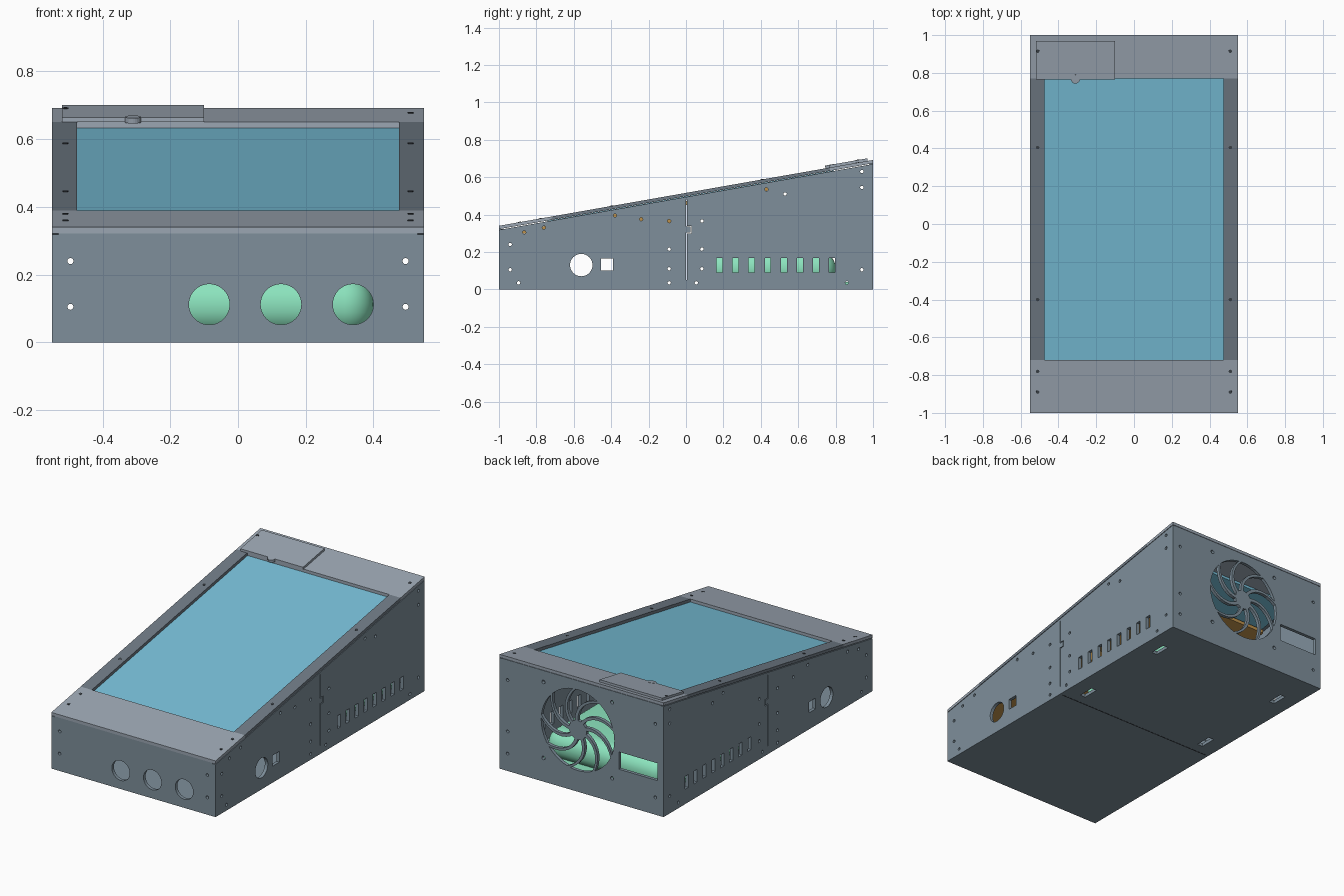
import bpy, bmesh, math
from mathutils import Matrix, Vector

if "Cube" in bpy.data.objects:
    bpy.data.objects.remove(bpy.data.objects["Cube"])


def material(name, r, g, b):
    lin = [(v / 255 / 12.92) if v < 10 else ((v / 255 + 0.055) / 1.055) ** 2.4 for v in (r, g, b)]
    m = bpy.data.materials.new(name)
    m.use_nodes = True
    m.diffuse_color = (*lin, 1)
    m.node_tree.nodes["Principled BSDF"].inputs["Base Color"].default_value = (*lin, 1)
    return m


WALL = material("slate grey", 126, 143, 155)
PLATE = material("light grey", 155, 166, 178)
RAIL = material("rail grey", 112, 123, 134)
GLASS = material("screen blue", 120, 192, 217)
GREEN = material("mint green", 140, 228, 190)
BROWN = material("amber brown", 190, 145, 75)
DARK = material("dark grey", 60, 66, 72)


def make(name, bm, mat):
    bmesh.ops.recalc_face_normals(bm, faces=bm.faces)
    me = bpy.data.meshes.new(name)
    bm.to_mesh(me)
    bm.free()
    ob = bpy.data.objects.new(name, me)
    bpy.context.collection.objects.link(ob)
    if mat:
        me.materials.append(mat)
    return ob


def add_box(bm, x, y, z):
    """Add a box given by three (low, high) spans."""
    c = [(a + b) / 2 for a, b in (x, y, z)]
    s = [b - a for a, b in (x, y, z)]
    bmesh.ops.create_cube(bm, size=1, matrix=Matrix.Translation(c) @ Matrix.Diagonal((*s, 1)))


def add_rod(bm, centre, axis, r, length, sides=12):
    rot = Vector((0, 0, 1)).rotation_difference(Vector(axis)).to_matrix().to_4x4()
    bmesh.ops.create_cone(bm, cap_ends=True, segments=sides, radius1=r, radius2=r,
                          depth=length, matrix=Matrix.Translation(centre) @ rot)


def add_prism(bm, points, offset):
    """Extrude a flat outline by an offset vector."""
    f = bm.faces.new([bm.verts.new(p) for p in points])
    out = bmesh.ops.extrude_face_region(bm, geom=[f])
    bmesh.ops.translate(bm, vec=offset, verts=[v for v in out["geom"] if isinstance(v, bmesh.types.BMVert)])


def box(name, x, y, z, mat):
    bm = bmesh.new()
    add_box(bm, x, y, z)
    return make(name, bm, mat)


def top_z(y):
    return 0.516 + 0.176 * y


def sloped(name, x, y, d, mat):
    """Slab following the sloping top, with depths measured from its surface."""
    bm = bmesh.new()
    add_prism(bm, [(x[0], yy, top_z(yy) + dd) for yy, dd in
                   ((y[0], d[0]), (y[1], d[0]), (y[1], d[1]), (y[0], d[1]))], (x[1] - x[0], 0, 0))
    return make(name, bm, mat)


def cut(obs, bm):
    cutter = make("cutter", bm, None)
    cutter.hide_render = True
    for ob in obs:
        mod = ob.modifiers.new("holes", "BOOLEAN")
        mod.operation, mod.solver, mod.object = "DIFFERENCE", "EXACT", cutter
        bpy.context.view_layer.objects.active = ob
        bpy.ops.object.modifier_apply(modifier=mod.name)
    bpy.data.objects.remove(cutter)


W, T = 0.55, 0.02

# Side walls
sides = []
for name, x in (("right_wall", -W), ("left_wall", W - T)):
    bm = bmesh.new()
    add_prism(bm, [(x, -1, 0), (x, 1, 0), (x, 1, top_z(1) - 0.022), (x, -1, top_z(-1) - 0.022)], (T, 0, 0))
    sides.append(make(name, bm, WALL))

# Side openings: port, socket, vents, screw holes and the panel seam
bm = bmesh.new()
add_rod(bm, (0, -0.56, 0.13), (1, 0, 0), 0.06, 1.3, 32)
add_box(bm, (-0.65, 0.65), (-0.455, -0.39), (0.1, 0.165))
for i in range(8):
    y = 0.18 + i * 0.0857
    add_box(bm, (-0.65, 0.65), (y - 0.016, y + 0.016), (0.09, 0.168))
for y, zs in ((-0.94, (0.24, 0.105)), (-0.865, (0.305,)), (-0.76, (0.33,)), (-0.895, (0.035,)),
              (-0.09, (0.035, 0.11, 0.215, 0.365)), (-0.24, (0.375,)), (-0.38, (0.395,)),
              (0.085, (0.11, 0.215, 0.365)), (0.055, (0.035,)), (0.43, (0.535,)), (0.53, (0.51,)),
              (0.94, (0.105, 0.545, 0.63)), (0.86, (0.035,))):
    for z in zs:
        add_rod(bm, (0, y, z), (1, 0, 0), 0.009, 1.3)
g = 0.005
add_prism(bm, [(-0.65, y, z) for y, z in (
    (0, 0.05), (g, 0.05), (g, 0.3), (0.03, 0.3), (0.03, 0.34), (g, 0.34), (g, 0.48),
    (0, 0.48), (0, 0.335), (0.025, 0.335), (0.025, 0.305), (0, 0.305))], (1.3, 0, 0))
cut(sides, bm)

# Front and back walls
front = box("front_wall", (-W + T, W - T), (-1, -1 + T), (0, 0.322), WALL)
back = box("back_wall", (-W + T, W - T), (1 - T, 1), (0, 0.672), WALL)
bm = bmesh.new()
for x in (-0.495, 0.495):
    for z in (0.105, 0.24):
        add_rod(bm, (x, 0, z), (0, 1, 0), 0.009, 2.2)
    add_rod(bm, (x, 1, 0.55), (0, 1, 0), 0.009, 0.2)
for x in (-0.085, 0.127, 0.34):
    add_rod(bm, (x, -1, 0.112), (0, 1, 0), 0.06, 0.2, 40)
FX, FZ, FR = 0.025, 0.373, 0.245
add_rod(bm, (FX, 1, FZ), (0, 1, 0), FR, 0.2, 48)
for sx in (-1, 1):
    for sz in (-1, 1):
        add_rod(bm, (FX + sx * 0.23, 1, FZ + sz * 0.23), (0, 1, 0), 0.011, 0.2)
add_box(bm, (-0.51, -0.25), (0.9, 1.1), (0.21, 0.315))
cut([front, back], bm)

# Swirled fan grille
bm = bmesh.new()
add_rod(bm, (FX, 1 - T / 2, FZ), (0, 1, 0), 0.058, T, 32)
for k in range(9):
    edges = ([], [])
    for j in range(9):
        r = 0.05 + (FR - 0.045) * j / 8
        a = k * math.tau / 9 + 0.8 * (j / 8) ** 1.3
        for side, row in zip((-1, 1), edges):
            b = a + side * 0.01 / r
            row.append((FX + r * math.cos(b), 1 - T, FZ + r * math.sin(b)))
    add_prism(bm, edges[0] + edges[1][::-1], (0, T, 0))
make("fan_grille", bm, WALL)

# Floor with slots and a seam
floor = box("floor", (-W + T, W - T), (-1 + T, 1 - T), (0, T), WALL)
bm = bmesh.new()
for x in (-0.436, 0.436):
    for y in (0.115, 0.75):
        add_box(bm, (x - 0.018, x + 0.018), (y - 0.05, y + 0.05), (-0.1, 0.1))
cut([floor], bm)
box("floor_seam", (-W + T, W - T), (-0.003, 0.003), (-0.001, 0.001), DARK)

# Sloping top: front and back plates, side rails, recessed screen
sloped("front_cover", (-W, W), (-1, -0.72), (-0.018, 0), PLATE)
sloped("back_cover", (-W, W), (0.77, 1), (-0.018, 0), PLATE)
for name, x in (("right_rail", (-W, -0.475)), ("left_rail", (0.475, W))):
    sloped(name, x, (-0.72, 0.77), (-0.018, 0), RAIL)
sloped("screen", (-0.5, 0.5), (-0.74, 0.79), (-0.034, -0.019), GLASS)

# Raised hatch with finger tab
sloped("hatch", (-0.52, -0.1), (0.765, 0.97), (0, 0.014), PLATE)
normal = Vector((0, -0.176, 1)).normalized()
bm = bmesh.new()
add_rod(bm, (-0.31, 0.768, top_z(0.768) + 0.007), normal, 0.024, 0.016, 24)
make("hatch_tab", bm, PLATE)

# Cover screws
bm = bmesh.new()
for x in (-0.51, 0.51):
    for y in (-0.89, -0.78, -0.4, 0.405, 0.915):
        lift = 0.014 if x < 0 and y > 0.8 else 0
        add_rod(bm, (x, y, top_z(y) + lift), normal, 0.009, 0.004)
make("cover_screws", bm, DARK)

# Inner board and bracket below the screen
sloped("inner_board", (-0.5, 0.5), (-0.95, 0.55), (-0.065, -0.045), BROWN)
sloped("inner_bracket", (-0.4, 0.4), (-0.28, -0.06), (-0.15, -0.065), BROWN)

# Rounded unit inside, on its base plate
unit = box("inner_unit", (-0.4, 0.4), (0.1, 0.8), (T, 0.2), GREEN)
mod = unit.modifiers.new("round", "BEVEL")
mod.width, mod.segments = 0.085, 8
bpy.context.view_layer.objects.active = unit
unit.select_set(True)
bpy.ops.object.modifier_apply(modifier=mod.name)
bpy.ops.object.shade_smooth_by_angle()
box("unit_base", (-0.41, 0.41), (0.08, 0.96), (T, 0.04), GREEN)
